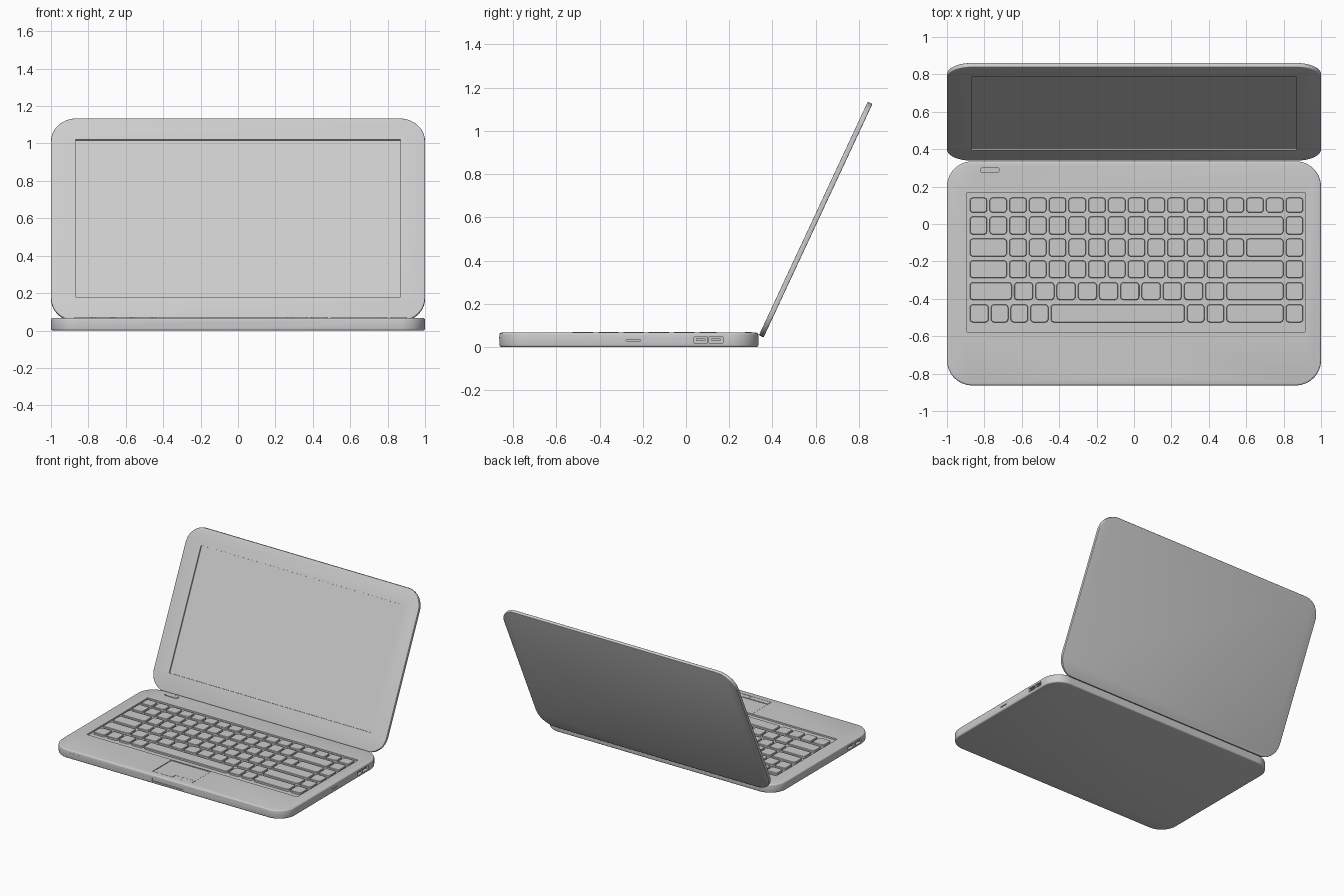
import bpy, bmesh, math
from mathutils import Matrix

if "Cube" in bpy.data.objects:
    bpy.data.objects.remove(bpy.data.objects["Cube"])


def outline(x0, x1, y0, y1, r, seg):
    """Rounded rectangle points, counter-clockwise."""
    if r <= 0:
        return [(x1, y1), (x0, y1), (x0, y0), (x1, y0)]
    pts = []
    corners = [(x1 - r, y1 - r), (x0 + r, y1 - r), (x0 + r, y0 + r), (x1 - r, y0 + r)]
    for i, (cx, cy) in enumerate(corners):
        for k in range(seg + 1):
            a = math.pi / 2 * (i + k / seg)
            pts.append((cx + r * math.cos(a), cy + r * math.sin(a)))
    return pts


def loft(bm, box, r, seg, profile):
    """Stack rounded rectangles given (inset, z) pairs and cap both ends."""
    x0, x1, y0, y1 = box
    rings = []
    for d, z in profile:
        pts = outline(x0 + d, x1 - d, y0 + d, y1 - d, r - d if r else 0, seg)
        rings.append([bm.verts.new((x, y, z)) for x, y in pts])
    n = len(rings[0])
    for a, b in zip(rings, rings[1:]):
        for i in range(n):
            j = (i + 1) % n
            bm.faces.new((a[i], a[j], b[j], b[i]))
    bm.faces.new(rings[0][::-1])
    bm.faces.new(rings[-1])


def finish(name, bm, matrix=None):
    me = bpy.data.meshes.new(name)
    bm.to_mesh(me)
    bm.free()
    ob = bpy.data.objects.new(name, me)
    bpy.context.collection.objects.link(ob)
    if matrix:
        ob.matrix_world = matrix
    return ob


def slab(name, box, z0, z1, r=0, seg=8, b=0, matrix=None):
    bm = bmesh.new()
    prof = [(0, z0), (0, z1)]
    if b:
        arc = [(b * (1 - math.sin(t)), b * (1 - math.cos(t)))
               for t in (0, math.pi / 6, math.pi / 3, math.pi / 2)]
        prof = [(d, z0 + h) for d, h in arc] + [(d, z1 - h) for d, h in arc[::-1]]
    loft(bm, box, r, seg, prof)
    return finish(name, bm, matrix)


def cut(target, cutters):
    bpy.context.view_layer.objects.active = target
    for c in cutters:
        c.hide_render = True
        m = target.modifiers.new("cut", 'BOOLEAN')
        m.operation, m.solver, m.object = 'DIFFERENCE', 'EXACT', c
        bpy.ops.object.modifier_apply(modifier=m.name)
        bpy.data.objects.remove(c)


def smooth(ob):
    bpy.ops.object.select_all(action='DESELECT')
    ob.select_set(True)
    bpy.context.view_layer.objects.active = ob
    bpy.ops.object.shade_smooth_by_angle(angle=math.radians(35))


TOP = 0.067

# Base with keyboard well, touchpad well, button pocket, latch notch and ports
base = slab("base", (-1, 1, -0.863, 0.335), 0, TOP, 0.135, 12, 0.01)
cutters = [
    slab("c", (-0.893, 0.914, -0.578, 0.168), 0.055, 0.1),
    slab("c", (-0.163, 0.177, -0.815, -0.586), 0.061, 0.1),
    slab("c", (-0.826, -0.715, 0.269, 0.308), 0.06, 0.1, 0.018),
    slab("c", (-0.134, 0.13, -0.9, -0.856), 0.019, 0.043),
    slab("c", (0.98, 1.1, -0.277, -0.21), 0.028, 0.034),
]
right_ports = [(0.037, 0.1), (0.107, 0.17)]
left_ports = [(-0.72, -0.65), (-0.63, -0.56)]
for y0, y1 in right_ports:
    cutters.append(slab("c", (0.965, 1.1, y0, y1), 0.018, 0.046))
for y0, y1 in left_ports:
    cutters.append(slab("c", (-1.1, -0.965, y0, y1), 0.018, 0.046))
cut(base, cutters)
smooth(base)

# Tongues inside the side ports
for side, ports in ((1, right_ports), (-1, left_ports)):
    for i, (y0, y1) in enumerate(ports):
        xs = sorted((side * 0.96, side * 0.992))
        slab(f"port_tongue_{'right' if side > 0 else 'left'}_{i + 1}",
             (*xs, y0 + 0.01, y1 - 0.01), 0.031, 0.039)

# Keys: each row lists key widths in units of one key pitch
START, PITCH, GAP = -0.878, 0.1056, 0.0125
rows = [
    (0.141, 0.061, [1] * 17),
    (0.040, -0.056, [1] * 13 + [3, 1]),
    (-0.078, -0.174, [2] + [1] * 12 + [2, 1]),
    (-0.195, -0.289, [2] + [1] * 11 + [3, 1]),
    (-0.312, -0.406, [2.25] + [1.075] * 10 + [3, 1]),
    (-0.430, -0.526, [1.07, 1, 1, 1.03] + [6.9] + [1, 1] + [3, 1]),
]
for n, (y1, y0, widths) in enumerate(rows):
    bm = bmesh.new()
    u = 0
    for w in widths:
        box = (START + u * PITCH, START + (u + w) * PITCH - GAP, y0, y1)
        loft(bm, box, 0.018, 4, [(0, 0.05), (0, 0.068), (0.003, 0.071)])
        u += w
    smooth(finish(f"key_row_{n + 1}", bm))

# Touchpad and its two buttons
slab("touchpad", (-0.159, 0.173, -0.772, -0.59), 0.055, 0.0645)
slab("touchpad_button_left", (-0.159, 0.005, -0.813, -0.776), 0.055, 0.067)
slab("touchpad_button_right", (0.009, 0.173, -0.813, -0.776), 0.055, 0.066)

# Power button
smooth(slab("power_button", (-0.822, -0.719, 0.273, 0.304), 0.055, 0.069, 0.0145))

# Status lights along the front edge
for i in range(4):
    x = -0.84 + i * 0.026
    slab(f"status_light_{i + 1}", (x, x + 0.01, -0.8645, -0.85), 0.04, 0.046)

# Lid, leaning back 25 degrees, with a recessed screen
tilt = Matrix.Translation((0, 0.337, 0.055)) @ Matrix.Rotation(math.radians(65), 4, 'X')
lid = slab("lid", (-1, 1, 0, 1.192), -0.024, 0, 0.135, 12, 0.005)
cut(lid, [slab("c", (-0.868, 0.868, 0.138, 1.065), -0.01, 0.1)])
lid.matrix_world = tilt
smooth(lid)
slab("screen", (-0.867, 0.867, 0.139, 1.064), -0.012, -0.008, matrix=tilt)
